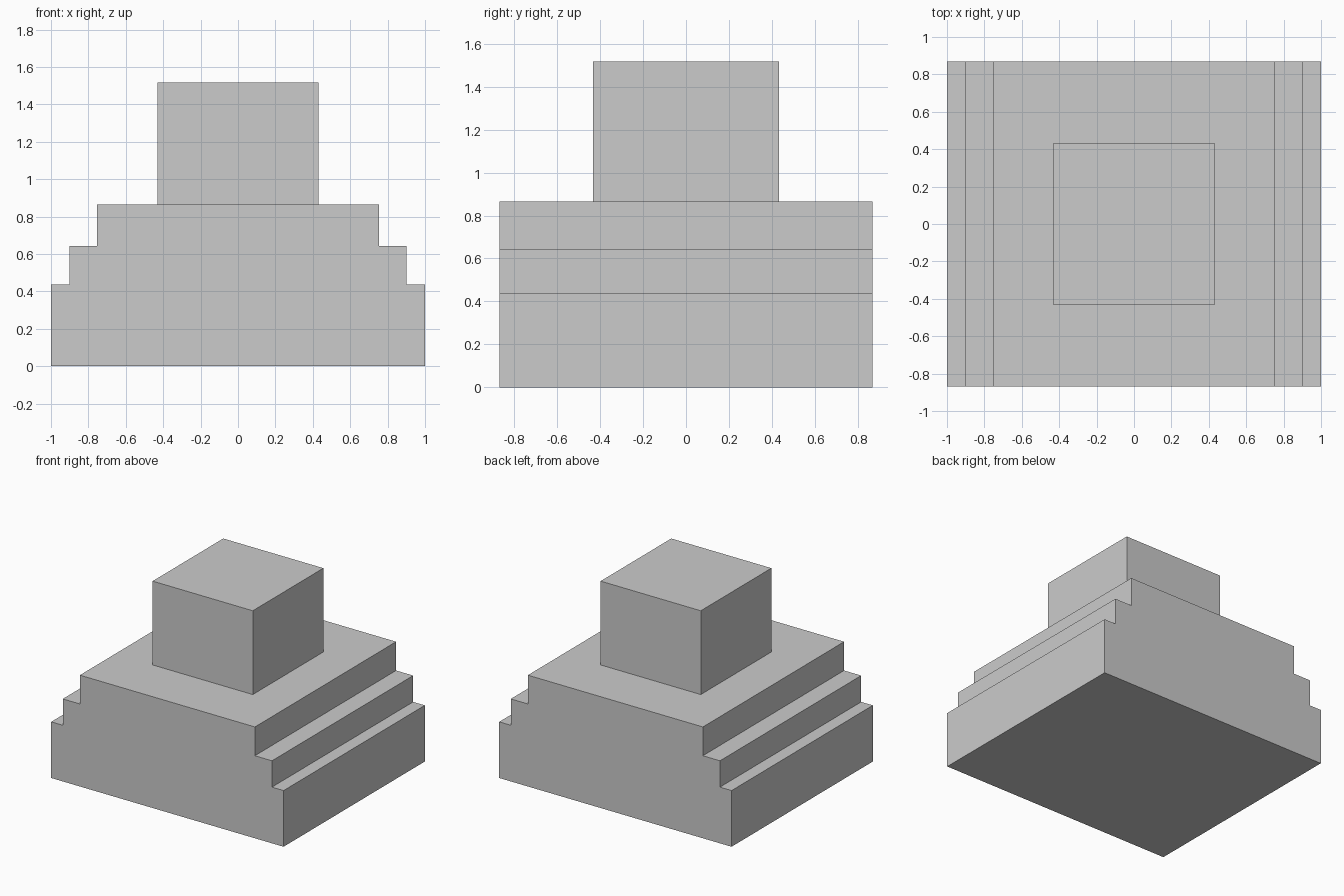
import bpy
import bmesh

if "Cube" in bpy.data.objects:
    bpy.data.objects.remove(bpy.data.objects["Cube"])


def finish(name, bm):
    bmesh.ops.recalc_face_normals(bm, faces=bm.faces)
    mesh = bpy.data.meshes.new(name)
    bm.to_mesh(mesh)
    bm.free()
    obj = bpy.data.objects.new(name, mesh)
    bpy.context.collection.objects.link(obj)
    return obj


def extruded_profile(name, half_profile, half_depth):
    """Mirror a right-hand (x, z) outline and extrude it along y."""
    outline = half_profile + [(-x, z) for x, z in reversed(half_profile)]
    bm = bmesh.new()
    face = bm.faces.new([bm.verts.new((x, -half_depth, z)) for x, z in outline])
    ext = bmesh.ops.extrude_face_region(bm, geom=[face], use_keep_orig=True)
    verts = [g for g in ext["geom"] if isinstance(g, bmesh.types.BMVert)]
    bmesh.ops.translate(bm, verts=verts, vec=(0, 2 * half_depth, 0))
    return finish(name, bm)


# Stepped base: steps on the left and right, flat front and back
extruded_profile("stepped_base", [
    (1.0, 0.0), (1.0, 0.437),
    (0.9, 0.437), (0.9, 0.642),
    (0.753, 0.642), (0.753, 0.866),
], 0.868)

# Block standing on the top step
extruded_profile("top_block", [(0.431, 0.866), (0.431, 1.518)], 0.434)
